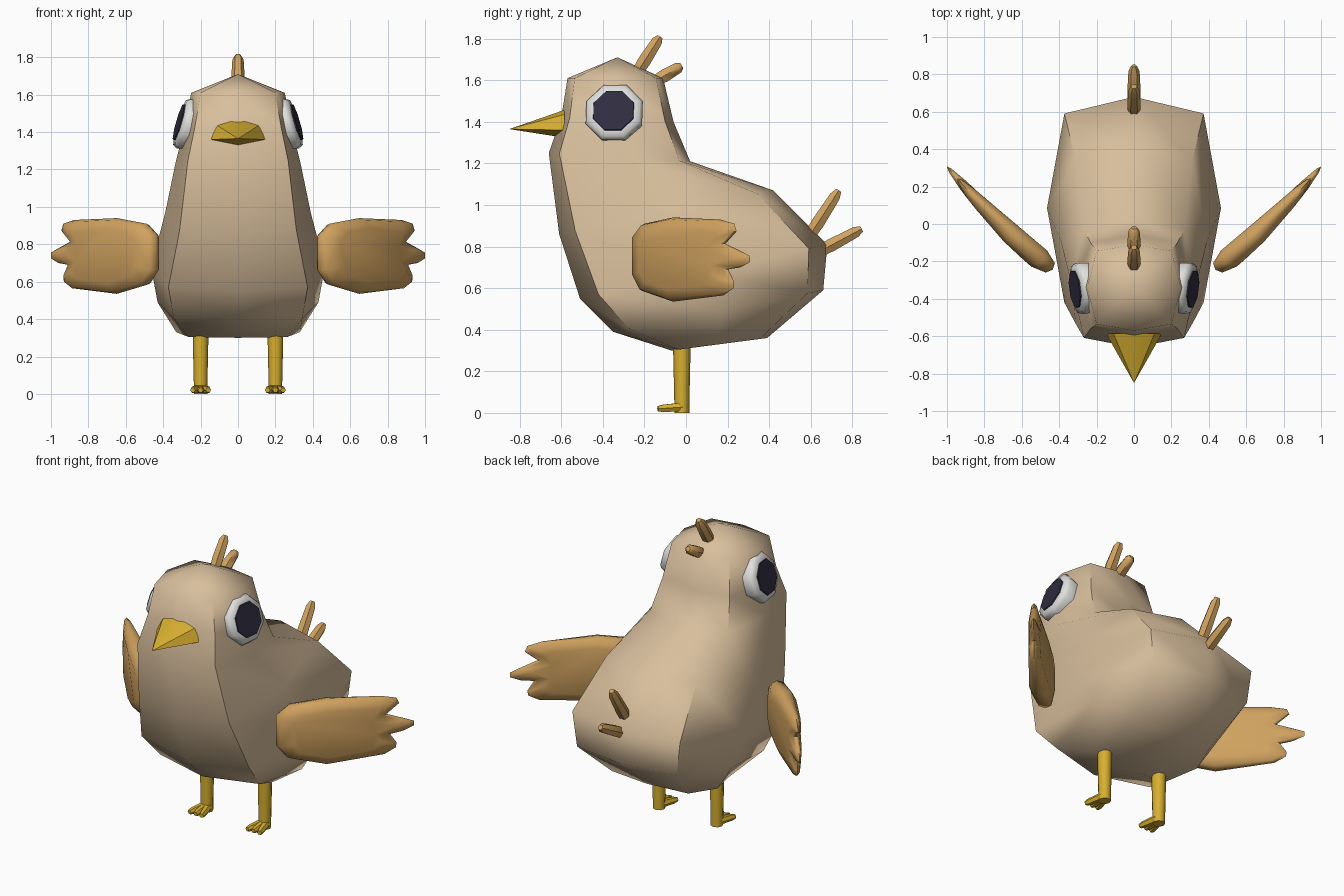
import bpy, bmesh, math
from mathutils import Vector

cube = bpy.data.objects.get("Cube")
if cube:
    bpy.data.objects.remove(cube, do_unlink=True)


def material(name, rgb):
    m = bpy.data.materials.new(name)
    m.use_nodes = True
    col = (*rgb, 1.0)
    m.diffuse_color = col
    bsdf = m.node_tree.nodes["Principled BSDF"]
    bsdf.inputs["Base Color"].default_value = col
    bsdf.inputs["Roughness"].default_value = 0.8
    return m


BEIGE = material("beige feathers", (0.69, 0.52, 0.335))
TAN = material("tan feathers", (0.63, 0.36, 0.115))
YELLOW = material("yellow", (0.68, 0.43, 0.03))
WHITE = material("eye white", (0.74, 0.74, 0.72))
DARK = material("pupil dark", (0.03, 0.027, 0.052))


def loft(name, rings, mat, angle=50):
    """Skin a list of closed rings; a one-point ring makes a tip."""
    bm = bmesh.new()
    loops = [[bm.verts.new(p) for p in r] for r in rings]
    for a, b in zip(loops, loops[1:]):
        n = max(len(a), len(b))
        for i in range(n):
            j = (i + 1) % n
            if len(a) == 1:
                bm.faces.new((a[0], b[j], b[i]))
            elif len(b) == 1:
                bm.faces.new((a[i], a[j], b[0]))
            else:
                bm.faces.new((a[i], a[j], b[j], b[i]))
    for end in (loops[0], loops[-1]):
        if len(end) > 2:
            bm.faces.new(end)
    bmesh.ops.recalc_face_normals(bm, faces=bm.faces)
    me = bpy.data.meshes.new(name)
    bm.to_mesh(me)
    bm.free()
    me.materials.append(mat)
    ob = bpy.data.objects.new(name, me)
    bpy.context.collection.objects.link(ob)
    bpy.ops.object.select_all(action='DESELECT')
    ob.select_set(True)
    bpy.context.view_layer.objects.active = ob
    bpy.ops.object.shade_smooth_by_angle(angle=math.radians(angle))
    return ob


def disc(c, u, v, r, n, phase=0.0):
    angles = [2 * math.pi * i / n + phase for i in range(n)]
    return [c + u * (r * math.cos(a)) + v * (r * math.sin(a)) for a in angles]


def tube(name, p, q, stops, mat, n=6):
    """Tapered round bar; stops are (fraction, radius)."""
    p, q = Vector(p), Vector(q)
    d = (q - p).normalized()
    u = d.cross(Vector((0.0, 1.0, 0.0) if abs(d.z) > 0.9 else (0.0, 0.0, 1.0))).normalized()
    v = d.cross(u)
    return loft(name, [disc(p.lerp(q, t), u, v, r, n) for t, r in stops], mat)


# Body: octagonal rings between a front point and a back point (y, z), with half width
sections = [
    ((-0.57, 1.61), (-0.11, 1.61), 0.25),
    ((-0.60, 1.42), (-0.06, 1.40), 0.29),
    ((-0.66, 1.25), (0.02, 1.21), 0.335),
    ((-0.61, 0.86), (0.42, 1.07), 0.39),
    ((-0.51, 0.55), (0.68, 0.81), 0.465),
    ((-0.35, 0.39), (0.66, 0.59), 0.43),
    ((-0.07, 0.30), (0.39, 0.36), 0.33),
]
octagon = [(0, -1), (0.8, -0.85), (1, 0), (0.8, 0.85),
           (0, 1), (-0.8, 0.85), (-1, 0), (-0.8, -0.85)]
rings = [[Vector((0, -0.33, 1.71))]]
for (ya, za), (yb, zb), w in sections:
    rings.append([Vector((w * x, ya + (yb - ya) * (k + 1) / 2, za + (zb - za) * (k + 1) / 2))
                  for x, k in octagon])
loft("body", rings, BEIGE, 60)

# Beak
beak = [(-0.15, 1.36), (-0.11, 1.435), (-0.04, 1.457), (0.04, 1.457),
        (0.11, 1.435), (0.15, 1.36), (0, 1.33)]
loft("beak", [[Vector((x, -0.585 if z > 1.34 else -0.625, z)) for x, z in beak],
              [Vector((0, -0.85, 1.365))]], YELLOW, 35)

# Head and tail tufts
tufts = [
    ("head_tuft_upper", (-0.24, 1.63), (-0.125, 1.81)),
    ("head_tuft_lower", (-0.15, 1.595), (-0.02, 1.67)),
    ("tail_feather_upper", (0.58, 0.83), (0.735, 1.07)),
    ("tail_feather_lower", (0.62, 0.765), (0.845, 0.885)),
]
for name, (y0, z0), (y1, z1) in tufts:
    tube(name, (0, y0, z0), (0, y1, z1),
         [(0, 0.03), (0.35, 0.036), (0.88, 0.03), (1, 0.016)], TAN)

# Wing outline: distance from the root, height
outline = [(0.0, 0.66), (0.0, 0.85), (0.07, 0.91), (0.28, 0.94), (0.60, 0.93), (0.69, 0.91),
           (0.705, 0.875), (0.63, 0.815), (0.74, 0.775), (0.79, 0.755), (0.79, 0.725),
           (0.73, 0.70), (0.65, 0.69), (0.69, 0.63), (0.685, 0.60), (0.62, 0.565),
           (0.28, 0.535), (0.06, 0.585)]

for side, sx in (("left", 1), ("right", -1)):
    # Wing: thin rim swelling to a thicker middle on both faces
    along = Vector((0.715 * sx, 0.70, 0))
    across = Vector((0.70 * sx, -0.715, 0))
    root = Vector((0.435 * sx, -0.245, 0))

    def wing_ring(scale, thick):
        ring = []
        for s, z in outline:
            s2, z2 = 0.33 + (s - 0.33) * scale, 0.745 + (z - 0.745) * scale
            bow = 0.02 * math.sin(math.pi * s2 / 0.8)
            t = thick * (1 - 0.75 * max(0, s2 - 0.25) / 0.55)
            ring.append(root + along * s2 + across * (t + bow) + Vector((0, 0, z2)))
        return ring

    loft(side + "_wing", [wing_ring(0.72, -0.06), wing_ring(0.95, -0.035), wing_ring(1, 0),
                          wing_ring(0.95, 0.035), wing_ring(0.72, 0.06)], TAN, 60)

    # Eye: domed white rim with a thin dark pupil plate
    tilt, yaw = math.radians(16), math.radians(7)
    n = Vector((sx * math.cos(tilt) * math.cos(yaw), -math.sin(yaw), math.sin(tilt))).normalized()
    u = (Vector((0, 0, 1)) - n * n.z).normalized()
    v = n.cross(u)
    c = Vector((0.285 * sx, -0.345, 1.445))

    def eye_ring(r, depth):
        return disc(c + n * depth, u, v, r, 8, math.pi / 8)

    loft(side + "_eye_white", [eye_ring(0.14, -0.05), eye_ring(0.148, 0.0),
                               eye_ring(0.135, 0.022), eye_ring(0.10, 0.03)], WHITE, 60)
    loft(side + "_pupil", [eye_ring(0.106, 0.028), eye_ring(0.104, 0.035)], DARK, 30)

    # Leg and three toes
    x = 0.2 * sx
    tube(side + "_leg", (x, -0.02, 0), (x, -0.02, 0.40),
         [(0, 0.036), (0.1, 0.036), (1, 0.044)], YELLOW, 8)
    for label, dx in (("inner", -0.042), ("middle", 0), ("outer", 0.042)):
        tube(f"{side}_{label}_toe", (x + dx * 0.3 * sx, -0.02, 0.028), (x + dx * sx, -0.135, 0.02),
             [(0, 0.024), (0.8, 0.02), (1, 0.014)], YELLOW)
